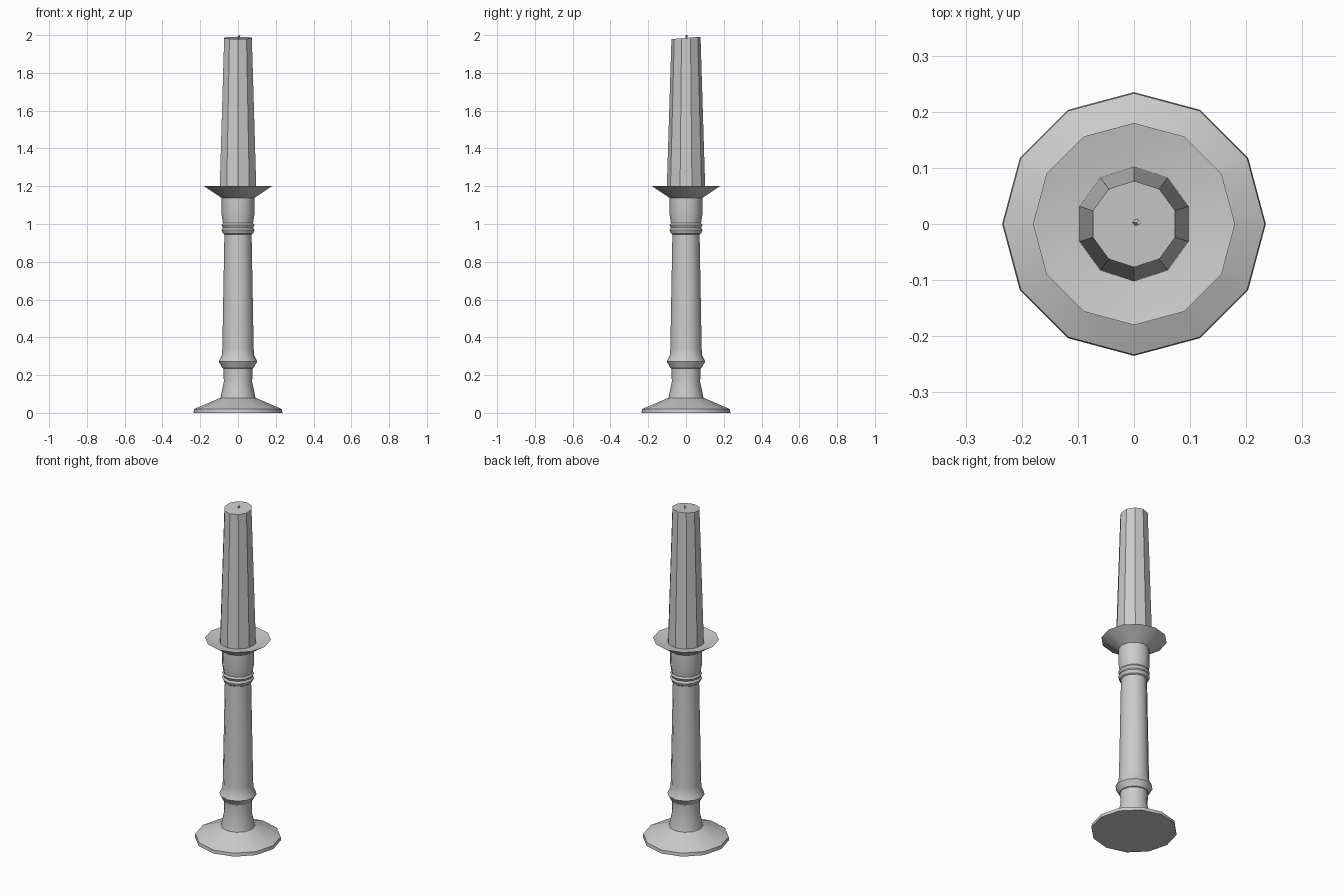
import bpy, bmesh
from math import cos, sin, pi, radians

cube = bpy.data.objects.get("Cube")
if cube:
    bpy.data.objects.remove(cube)

grey = bpy.data.materials.new("light_grey")
grey.use_nodes = True
color = (0.6, 0.6, 0.6, 1)
grey.diffuse_color = color
grey.node_tree.nodes["Principled BSDF"].inputs["Base Color"].default_value = color


def turned(name, profile, sides, start=0.0, tilt=0.0, lean=(0, 0), smooth=30.5):
    """Lathe (radius, height) points with capped ends; tilt and lean affect the last ring."""
    bm = bmesh.new()
    rings = []
    for i, (r, z) in enumerate(profile):
        last = i == len(profile) - 1
        dx, dy = lean if last else (0, 0)
        ring = []
        for k in range(sides):
            a = start + 2 * pi * k / sides
            x, y = r * cos(a), r * sin(a)
            ring.append(bm.verts.new((x + dx, y + dy, z + (tilt * y if last else 0))))
        rings.append(ring)
    for low, high in zip(rings, rings[1:]):
        for k in range(sides):
            n = (k + 1) % sides
            bm.faces.new((low[k], low[n], high[n], high[k]))
    bm.faces.new(rings[0][::-1])
    bm.faces.new(rings[-1])
    mesh = bpy.data.meshes.new(name)
    bm.to_mesh(mesh)
    bm.free()
    mesh.materials.append(grey)
    obj = bpy.data.objects.new(name, mesh)
    bpy.context.collection.objects.link(obj)
    bpy.ops.object.select_all(action="DESELECT")
    obj.select_set(True)
    bpy.context.view_layer.objects.active = obj
    bpy.ops.object.shade_smooth_by_angle(angle=radians(smooth))
    return obj


# Foot, stem with two turned collars, and cup
turned("candlestick", [
    (0.235, 0), (0.233, 0.02), (0.093, 0.08), (0.075, 0.165), (0.077, 0.235),
    (0.082, 0.237), (0.102, 0.272), (0.086, 0.305), (0.083, 0.34), (0.072, 0.945),
    (0.08, 0.95), (0.087, 0.968), (0.08, 0.98), (0.087, 0.995), (0.08, 1.005),
    (0.087, 1.05), (0.086, 1.14),
], 12)

# Flared drip pan with a shallow top
turned("drip_pan", [(0.086, 1.138), (0.18, 1.2), (0.09, 1.182)], 12)

# Tapered candle with a slightly slanted top
turned("candle", [(0.102, 1.18), (0.077, 1.985)], 10, start=pi / 2, tilt=0.08)

# Short leaning wick
wick = turned("wick", [(0.005, 1.98), (0.006, 1.99), (0.004, 2.0)], 4, lean=(0.006, 0))
wick.location = (0.003, 0.003, 0)
